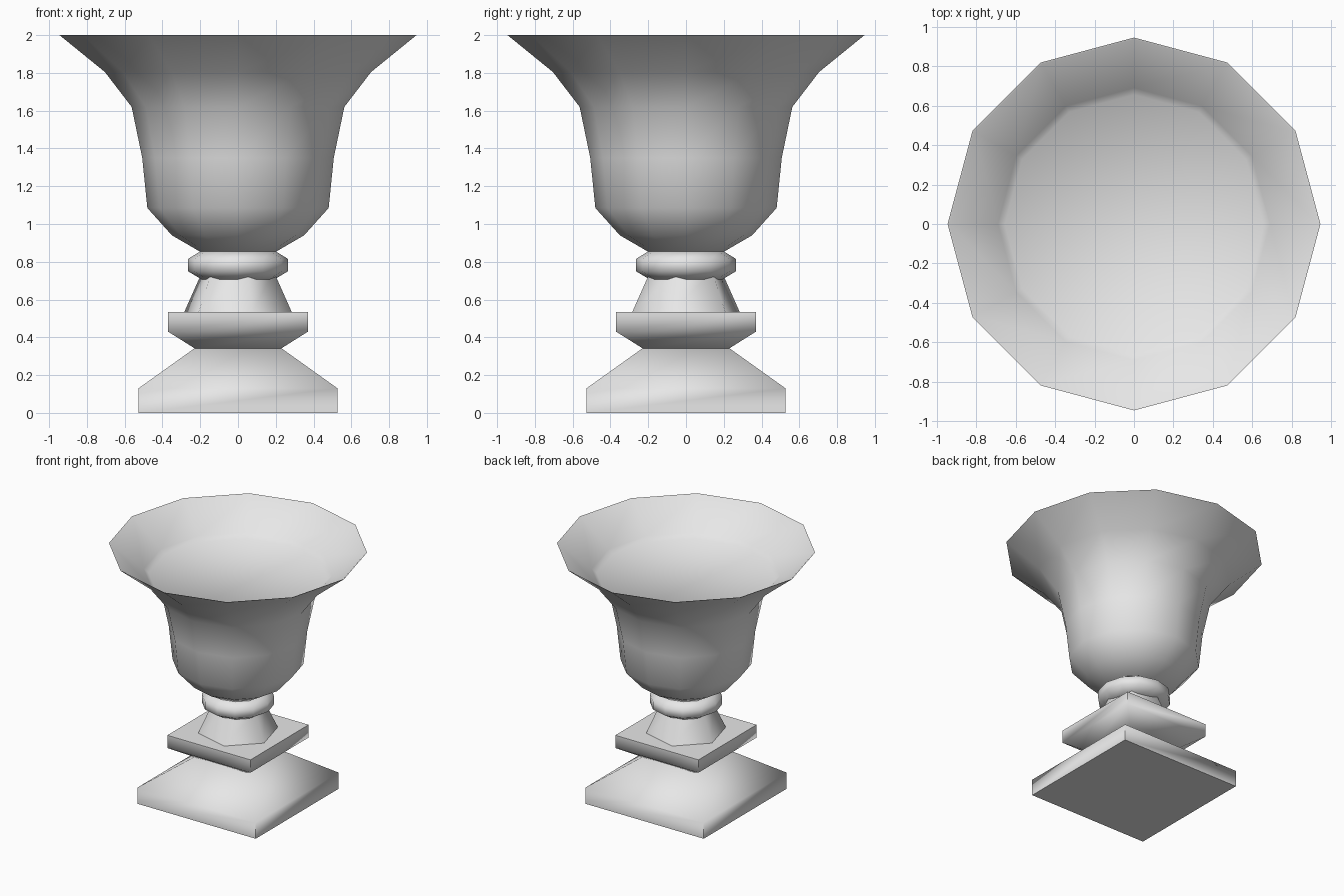
import bpy
import bmesh
from math import cos, sin, pi, radians, sqrt

cube = bpy.data.objects.get("Cube")
if cube:
    bpy.data.objects.remove(cube, do_unlink=True)

# One plain stone colour
stone = bpy.data.materials.new("light_grey_stone")
stone.use_nodes = True
stone.diffuse_color = (0.8, 0.8, 0.8, 1)
stone.node_tree.nodes["Principled BSDF"].inputs["Base Color"].default_value = (0.8, 0.8, 0.8, 1)


def lathe(name, profile, sides, turn=0.0):
    """Closed solid from (radius, height) rings, listed from the bottom cap to the last cap."""
    bm = bmesh.new()
    rings = []
    for radius, z in profile:
        angles = [turn + 2 * pi * i / sides for i in range(sides)]
        rings.append([bm.verts.new((radius * cos(a), radius * sin(a), z)) for a in angles])
    for low, high in zip(rings, rings[1:]):
        for i in range(sides):
            j = (i + 1) % sides
            bm.faces.new((low[i], low[j], high[j], high[i]))
    bm.faces.new(rings[0][::-1])
    bm.faces.new(rings[-1])
    mesh = bpy.data.meshes.new(name)
    bm.to_mesh(mesh)
    bm.free()
    mesh.materials.append(stone)
    obj = bpy.data.objects.new(name, mesh)
    bpy.context.collection.objects.link(obj)
    bpy.ops.object.select_all(action='DESELECT')
    obj.select_set(True)
    bpy.context.view_layer.objects.active = obj
    bpy.ops.object.shade_smooth_by_angle(angle=radians(60))
    return obj


def square(profile):
    """Turn half widths into corner radii."""
    return [(half * sqrt(2), z) for half, z in profile]


# Square foot and the slab that flares out above its waist
lathe("foot", square([(0.527, 0), (0.527, 0.13), (0.23, 0.342)]), 4, pi / 4)
lathe("slab", square([(0.23, 0.342), (0.37, 0.43), (0.37, 0.533)]), 4, pi / 4)

# Six-sided tapering neck
lathe("neck", [(0.295, 0.533), (0.195, 0.75)], 6, pi / 4)

# Rounded collar between neck and bowl
lathe("collar", [(0.19, 0.705), (0.265, 0.75), (0.265, 0.815), (0.2, 0.855)], 12)

# Flared bowl with a thin lip and a flat fill inside
outer = [(0.2, 0.853), (0.35, 0.94), (0.48, 1.085), (0.507, 1.35),
         (0.563, 1.62), (0.705, 1.805), (0.945, 2.0)]
inner = [(0.935, 1.997), (0.69, 1.803), (0.655, 1.77)]
lathe("bowl", outer + inner, 12)
